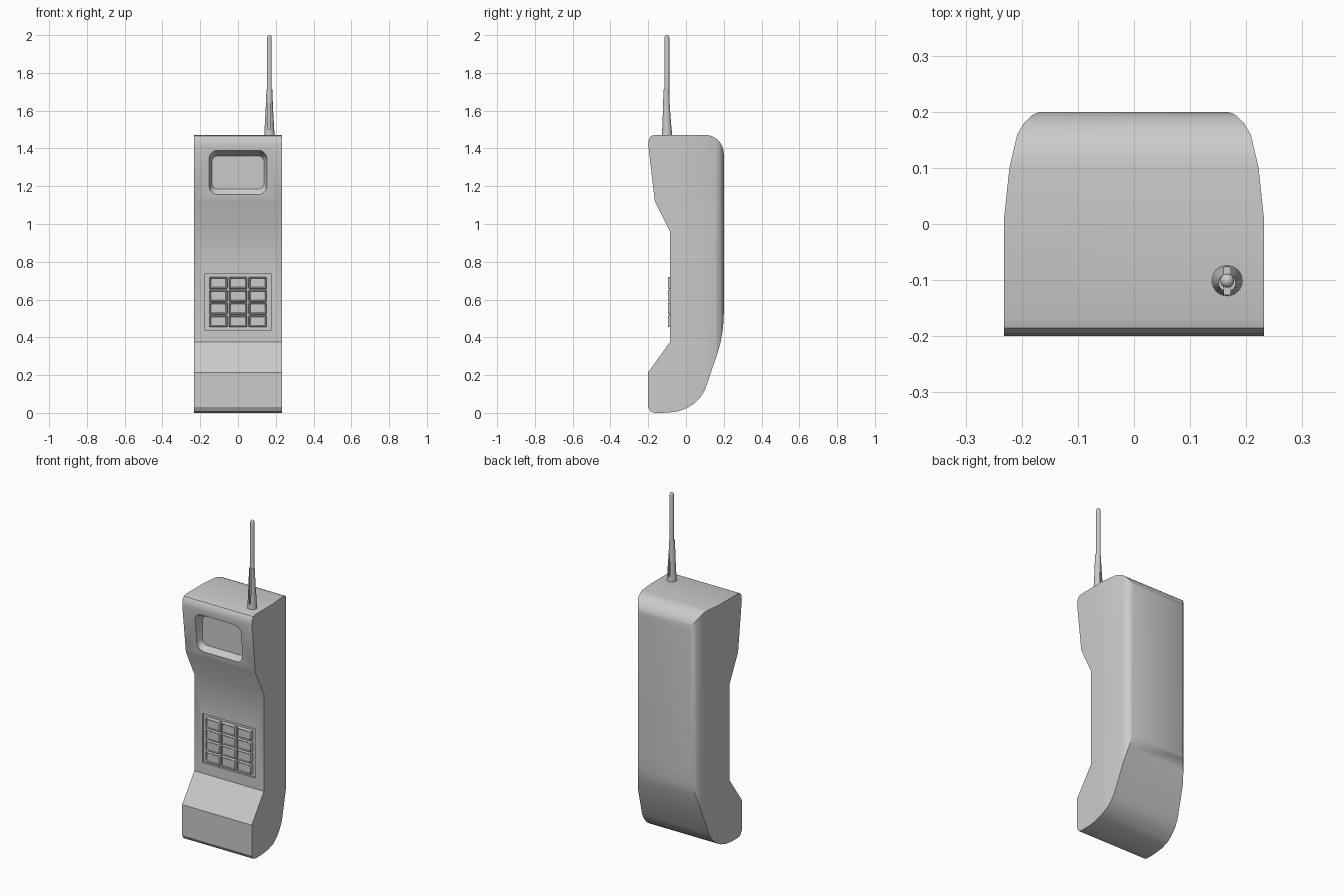
import bpy, bmesh, math
from mathutils import Vector

if "Cube" in bpy.data.objects:
    bpy.data.objects.remove(bpy.data.objects["Cube"], do_unlink=True)

grey = bpy.data.materials.new("plain_grey")
grey.use_nodes = True
COL = (0.6, 0.6, 0.6, 1)
grey.diffuse_color = COL
grey.node_tree.nodes["Principled BSDF"].inputs["Base Color"].default_value = COL


def loft(name, rings):
    """Closed solid through equal-length rings of 3D points."""
    bm = bmesh.new()
    vs = [[bm.verts.new(p) for p in r] for r in rings]
    n = len(vs[0])
    for a, b in zip(vs, vs[1:]):
        for i in range(n):
            j = (i + 1) % n
            bm.faces.new((a[i], a[j], b[j], b[i]))
    bm.faces.new(vs[0])
    bm.faces.new(vs[-1])
    bmesh.ops.recalc_face_normals(bm, faces=bm.faces)
    me = bpy.data.meshes.new(name)
    bm.to_mesh(me)
    bm.free()
    me.materials.append(grey)
    ob = bpy.data.objects.new(name, me)
    bpy.context.collection.objects.link(ob)
    return ob


def cut(ob, cutter, op='DIFFERENCE'):
    m = ob.modifiers.new("cut", 'BOOLEAN')
    m.operation, m.object, m.solver = op, cutter, 'EXACT'
    bpy.context.view_layer.objects.active = ob
    bpy.ops.object.modifier_apply(modifier=m.name)
    bpy.data.objects.remove(cutter, do_unlink=True)


def smooth(ob, angle=30):
    bpy.ops.object.select_all(action='DESELECT')
    ob.select_set(True)
    bpy.context.view_layer.objects.active = ob
    bpy.ops.object.shade_smooth_by_angle(angle=math.radians(angle))


def arc(cx, cy, r, a0, a1, n):
    return [(cx + r * math.cos(math.radians(a0 + (a1 - a0) * i / n)),
             cy + r * math.sin(math.radians(a0 + (a1 - a0) * i / n))) for i in range(n + 1)]


def round_rect(x0, x1, z0, z1, r, n=5):
    return (arc(x1 - r, z1 - r, r, 0, 90, n) + arc(x0 + r, z1 - r, r, 90, 180, n)
            + arc(x0 + r, z0 + r, r, 180, 270, n) + arc(x1 - r, z0 + r, r, 270, 360, n))


def box(name, x0, x1, y0, y1, z0, z1):
    r = [(x0, z0), (x1, z0), (x1, z1), (x0, z1)]
    return loft(name, [[(x, y, z) for x, z in r] for y in (y0, y1)])


# Body: side profile (y, z) trimmed by the plan outline with its rounded back
profile = [(-0.2, 0.03), (-0.2, 0.215), (-0.085, 0.375), (-0.085, 0.96), (-0.165, 1.12),
           (-0.2, 1.42), (-0.196, 1.45), (-0.185, 1.466), (-0.165, 1.472)]
profile += arc(0.1, 1.372, 0.1, 90, 0, 8)
profile += [(0.2, 0.52), (0.196, 0.45), (0.185, 0.38), (0.165, 0.31), (0.1, 0.12),
            (0.075, 0.08), (0.045, 0.05), (0.005, 0.025), (-0.045, 0.008), (-0.1, 0.001),
            (-0.165, 0.0), (-0.187, 0.008)]
body = loft("body", [[(x, y, z) for y, z in profile] for x in (-0.232, 0.232)])
half = [(0.232, 0.005), (0.222, 0.1), (0.208, 0.16), (0.195, 0.181), (0.18, 0.195), (0.165, 0.201)]
plan = [(-0.232, -0.3), (0.232, -0.3)] + half + [(-x, y) for x, y in reversed(half)]
# Front of the trimming outline is slightly wider so only the back is trimmed
plan = [(x * 1.0005, y) for x, y in plan]
cut(body, loft("plan_trim", [[(x, y, z) for x, y in plan] for z in (-0.2, 1.7)]), 'INTERSECT')

# Earpiece recess with sloping walls
outer = round_rect(-0.153, 0.153, 1.155, 1.39, 0.045)
inner = round_rect(-0.138, 0.138, 1.185, 1.36, 0.03)
cut(body, loft("earpiece_cutter", [
    [(x, -0.26, z) for x, z in outer],
    [(x, -0.162 - (z - 1.12) * 0.113, z) for x, z in outer],
    [(x, -0.14, z) for x, z in inner]]))

# Shallow keypad recess
cut(body, box("keypad_cutter", -0.177, 0.177, -0.15, -0.076, 0.44, 0.735))
smooth(body)

# Keys: chamfered blocks with a dished face
for row in range(4):
    for col in range(3):
        cx, cz = (col - 1) * 0.104, 0.688 - row * 0.0675

        def ring(inset, y):
            return [(cx + x, y, cz + z) for x, z in
                    round_rect(-0.048 + inset, 0.048 - inset, -0.0315 + inset, 0.0315 - inset, 0.006, 2)]
        loft(f"key_{row + 1}_{col + 1}", [ring(0, -0.07), ring(0, -0.089), ring(0.003, -0.096),
                                          ring(0.006, -0.096), ring(0.009, -0.092)])

# Antenna: slotted tapering sleeve around a round-tipped rod
AX, AY = 0.166, -0.101


def circle(r, z, dy=0, n=24):
    return [(AX + x, AY + dy + y, z) for x, y in arc(0, 0, r, 0, 360, n)[:-1]]


sleeve = loft("antenna_sleeve", [circle(0.028, 1.46), circle(0.027, 1.475), circle(0.02, 1.6, -0.002),
                                 circle(0.0155, 1.712, -0.004)])
cut(sleeve, box("slot_cutter", AX - 0.006, AX + 0.006, AY - 0.1, AY + 0.1, 1.5, 1.8))
smooth(sleeve)
tip = [circle(0.0125 * math.cos(a), 1.9875 + 0.0125 * math.sin(a))
       for a in (0, 0.35, 0.7, 1.05, 1.4)]
rod = loft("antenna_rod", [circle(0.0125, 1.465)] + tip)
smooth(rod, 40)
